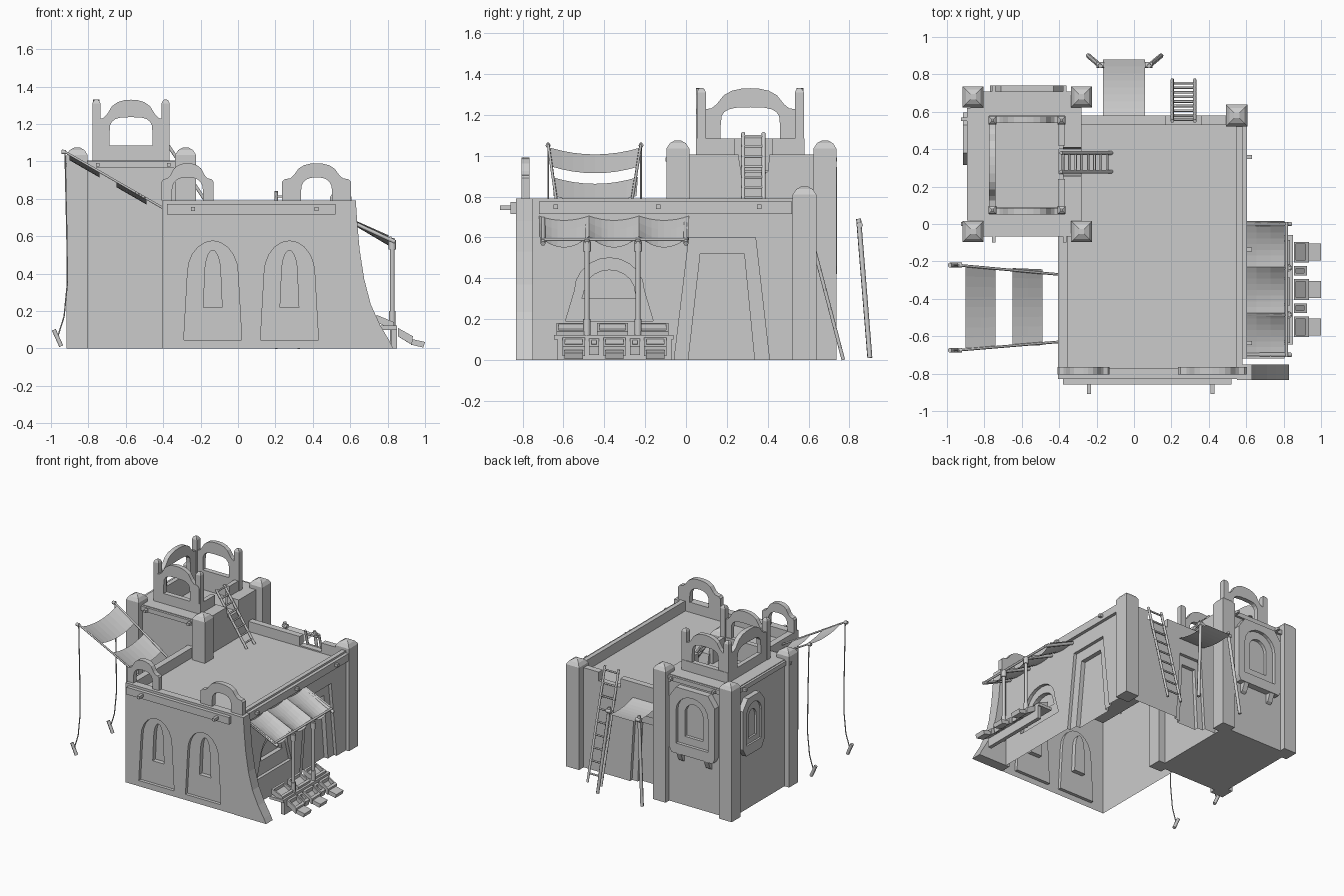
import bpy, bmesh, math
from mathutils import Vector as V

if "Cube" in bpy.data.objects:
    bpy.data.objects.remove(bpy.data.objects["Cube"])


def finish(name, bm):
    me = bpy.data.meshes.new(name)
    bm.to_mesh(me)
    bm.free()
    ob = bpy.data.objects.new(name, me)
    bpy.context.collection.objects.link(ob)
    return ob


def prism(name, pts, axis, a, b):
    """Extrude a 2D profile along an axis from a to b."""
    put = {'x': lambda u, v, t: (t, u, v), 'y': lambda u, v, t: (u, t, v), 'z': lambda u, v, t: (u, v, t)}[axis]
    bm = bmesh.new()
    lo = [bm.verts.new(put(u, v, a)) for u, v in pts]
    hi = [bm.verts.new(put(u, v, b)) for u, v in pts]
    bm.faces.new(lo)
    bm.faces.new(hi)
    n = len(pts)
    for i in range(n):
        j = (i + 1) % n
        bm.faces.new((lo[i], lo[j], hi[j], hi[i]))
    bmesh.ops.recalc_face_normals(bm, faces=bm.faces)
    return finish(name, bm)


def box(name, x0, x1, y0, y1, z0, z1):
    return prism(name, [(x0, y0), (x1, y0), (x1, y1), (x0, y1)], 'z', z0, z1)


def rod(name, path, r, sides=6):
    """Tube along a list of points."""
    cu = bpy.data.curves.new(name, 'CURVE')
    cu.dimensions = '3D'
    sp = cu.splines.new('POLY')
    sp.points.add(len(path) - 1)
    for p, co in zip(sp.points, path):
        p.co = (*co, 1)
    cu.bevel_depth, cu.bevel_resolution, cu.use_fill_caps = r, max(0, sides // 2 - 2), True
    ob = bpy.data.objects.new(name, cu)
    bpy.context.collection.objects.link(ob)
    return ob


def sheet(name, f, nu, nv):
    bm = bmesh.new()
    g = [[bm.verts.new(f(i / nu, j / nv)) for j in range(nv + 1)] for i in range(nu + 1)]
    for i in range(nu):
        for j in range(nv):
            bm.faces.new((g[i][j], g[i + 1][j], g[i + 1][j + 1], g[i][j + 1]))
    return finish(name, bm)


def cut(ob, cutter):
    m = ob.modifiers.new('cut', 'BOOLEAN')
    m.object, m.operation, m.solver = cutter, 'DIFFERENCE', 'EXACT'
    bpy.context.view_layer.objects.active = ob
    bpy.ops.object.modifier_apply(modifier=m.name)
    bpy.data.objects.remove(cutter)


def arch(c, half, z0, half_top, zs, zt, n=10, flat=1.0):
    """Tapered opening with an elliptical head (flat < 1 squares it off)."""
    head = []
    for i in range(n + 1):
        co, si = math.cos(math.pi * i / n), max(0, math.sin(math.pi * i / n))
        head.append((c + half_top * math.copysign(abs(co) ** flat, co), zs + (zt - zs) * si ** flat))
    return [(c - half, z0), (c + half, z0)] + head


def crest(name, c, half, z0, zt, hole, hs, ht, axis, a, b, flat=1.0):
    """Open arch with flat shoulders and a rounded top."""
    h = zt - z0
    side = [(1, 0), (1, .5), (.93, .57), (.76, .6), (.66, .68), (.52, .86), (.36, .95), (.18, .99)]
    outer = [(c - k * half, z0 + v * h) for k, v in side] + [(c, zt)] + [(c + k * half, z0 + v * h) for k, v in side[::-1]]
    inner = arch(c, hole, z0, hole, hs, ht, flat=flat)
    return prism(name, outer + inner[1:] + inner[:1], axis, a, b)


def post(name, x, y, r, z0, z1, cap):
    """Square post with a blunt pyramid top."""
    bm = bmesh.new()
    corners = ((-1, -1), (1, -1), (1, 1), (-1, 1))
    rings = [[bm.verts.new((x + sx * k, y + sy * k, z)) for sx, sy in corners]
             for k, z in ((r, z0), (r, z1), (r * .7, z1 + cap * .65), (r * .25, z1 + cap))]
    for lo, hi in zip(rings, rings[1:]):
        for i in range(4):
            j = (i + 1) % 4
            bm.faces.new((lo[i], lo[j], hi[j], hi[i]))
    bm.faces.new(rings[0][::-1])
    bm.faces.new(rings[-1])
    return finish(name, bm)


def ladder(name, p, q, side, n):
    p, q, s = V(p), V(q), V(side)
    for k in (-1, 1):
        rod(name + "_rail", [p + s * k, q + s * k], .01)
    for i in range(n):
        c = p.lerp(q, (i + .7) / n)
        rod(name + "_rung", [c - s * 1.15, c + s * 1.15], .007)


# main house: roof pocket, ladder gap, niches and doors, open underneath
house = box("house", -.405, .58, -.83, .58, 0, .79)
cut(house, box("c", -.355, .545, -.77, .53, .71, 1))
cut(house, box("c", .17, .36, .5, .7, .72, 1))
for c in (-.135, .275):
    cut(house, prism("c", arch(c, .155, .045, .135, .40, .575), 'y', -.9, -.805))
    cut(house, prism("c", arch(c, .05, .22, .042, .40, .525), 'y', -.9, -.77))
cut(house, prism("c", arch(-.375, .215, .19, .17, .34, .5), 'x', .555, .7))
cut(house, prism("c", arch(-.375, .135, .3, .125, .33, .44), 'x', .52, .7))
cut(house, prism("c", [(-.07, -.1), (.42, -.1), (.34, .6), (.015, .6)], 'x', .555, .7))
cut(house, prism("c", [(0, -.1), (.345, -.1), (.285, .52), (.07, .52)], 'x', .52, .7))
cut(house, prism("c", [(-.19, -.1), (.09, -.1), (.05, .55), (-.15, .55)], 'y', .555, .7))
cut(house, prism("c", [(-.14, -.1), (.04, -.1), (.01, .48), (-.11, .48)], 'y', .525, .7))
bm = bmesh.new()
bm.from_mesh(house.data)
bmesh.ops.delete(bm, geom=[f for f in bm.faces if all(v.co.z < .001 for v in f.verts)], context='FACES')
bm.to_mesh(house.data)
bm.free()

# flared corner buttress and rear corner post
prism("buttress", [(.55, 0), (.83, 0), (.81, .04), (.76, .125), (.71, .235), (.675, .37), (.65, .53), (.637, .68), (.63, .79), (.55, .79)],
      'y', -.833, -.75)
post("corner_post", .55, .58, .058, 0, .81, .04)

# front roof crests
crest("front_crest", -.27, .14, .79, .99, .083, .84, .915, 'y', -.805, -.765, .8)
crest("front_crest", .42, .185, .79, .99, .083, .84, .915, 'y', -.805, -.765, .8)

# beams and pegs
box("front_beam", -.38, .52, -.858, -.83, .715, .772)
box("side_beam", .58, .605, -.72, .52, .715, .775)
for x in (-.24, .42):
    box("front_peg", x - .011, x + .011, -.91, -.83, .734, .756)
for y in (-.637, -.137, .358):
    box("side_peg", .58, .63, y - .011, y + .011, .738, .76)

# tower
tower = box("tower", -.875, -.28, -.05, .69, 0, 1.005)
cut(tower, box("c", -.77, -.38, .06, .57, .93, 1.2))
cut(tower, prism("c", [(.24, 1.1), (.42, 1.1), (.40, .92), (.27, .92)], 'x', -.4, -.2))
for x in (-.86, -.28):
    for y in (-.04, .68):
        post("tower_post", x, y, .056, 0, 1.035, .04)
for y in (-.068, .69):
    box("tower_beam", -.81, -.33, y, y + .018, .965, 1.0)
    for x in (-.75, -.37):
        s = -.1 if y < 0 else .74
        box("tower_peg", x - .01, x + .01, min(s, y), max(s, y), .972, .992)
box("tower_beam", -.893, -.875, .02, .62, .965, 1.0)
for y in (0, .56):
    box("tower_peg", -.925, -.87, y - .01, y + .01, .972, .992)

# tower windows with corbels
win = prism("rear_window", [(-.75, .42), (-.39, .42), (-.37, .46), (-.37, .86), (-.43, .945), (-.71, .945), (-.77, .86), (-.77, .46)], 'y', .66, .74)
cut(win, prism("c", arch(-.57, .14, .5, .14, .76, .89), 'y', .715, .8))
cut(win, prism("c", arch(-.57, .08, .56, .08, .74, .83), 'y', .69, .8))
for x in (-.69, -.45):
    prism("corbel", [(.68, .34), (.71, .36), (.735, .42), (.68, .42)], 'x', x - .02, x + .02)
win = prism("left_window", [(.36, .45), (.55, .45), (.595, .52), (.595, .82), (.53, .9), (.38, .9), (.315, .82), (.315, .52)], 'x', -.915, -.86)
cut(win, prism("c", arch(.455, .095, .53, .095, .75, .85), 'x', -1, -.9))
cut(win, prism("c", arch(.455, .05, .57, .05, .72, .79), 'x', -1, -.885))

# belfry: low walls, three arches, corner posts
for y in (.05, .54):
    box("belfry_wall", -.775, -.37, y, y + .04, .93, 1.085)
    crest("belfry_arch", -.572, .195, 1.085, 1.33, .115, 1.15, 1.237, 'y', y, y + .035, .6)
for x in (-.775, -.405):
    for y0, y1 in ((.05, .58),) if x < -.5 else ((.05, .24), (.42, .58)):
        box("belfry_wall", x, x + .035, y0, y1, .93, 1.085)
    for y in (.075, .555):
        post("belfry_post", x + .018, y, .022, 1.0, 1.31, .022)
crest("belfry_arch", .315, .25, 1.085, 1.33, .145, 1.15, 1.237, 'x', -.775, -.74, .6)

# ladders
ladder("tower_ladder", (-.12, .33, .71), (-.39, .33, 1.11), (0, .05, 0), 8)
ladder("rear_ladder", (.265, .77, 0), (.265, .55, .84), (.06, 0, 0), 9)

# rear door canopy
sheet("rear_canopy", lambda u, v: (-.165 + .225 * u, .58 + .3 * v, .67 - .02 * v - .08 * v * (1 - v)), 1, 8)
for s in (-1, 1):
    rod("canopy_pole", [(-.05 + s * .13, .845, .69), (-.05 + s * .195, .9, .01)], .013)
    rod("canopy_pole_tie", [(-.05 + s * .11, .85, .66), (-.05 + s * .15, .85, .66)], .017)


# left sun sails on ropes with stakes
def rope_z(x):
    return 1.05 + (x + .92) * -.575


for y0, y1 in ((-.22, -.27), (-.675, -.63)):
    rod("sail_rope", [(-.94, y0, 1.06), (-.40, y1, .75)], .007)
    rod("hanging_rope", [(-.925, y0, 1.06), (-.915, y0, .6), (-.912, y0, .35), (-.93, y0, .17), (-.965, y0, .06)], .004)
    rod("stake", [(-.985, y0, .1), (-.945, y0, .012)], .013)
    rod("rope_knot", [(-.945, y0, 1.05), (-.92, y0, 1.05)], .013)
for x0 in (-.9, -.65):
    sheet("sun_sail", lambda u, v: (x0 + .16 * u, -.225 - .44 * v + (.5 - v) * -.08 * (x0 + .16 * u + .92),
                                    rope_z(x0 + .16 * u) - .13 * v * (1 - v)), 2, 8)


# scalloped market awning with rafters and poles
def awning(u, v):
    t = (u * 3) % 1
    return (.58 + .225 * v, -.72 + .735 * u, .705 - .10 * v - .22 * t * (1 - t) * (.4 + .6 * v))


sheet("awning", awning, 24, 3)
for y in (-.70, -.485, -.235, 0):
    rod("rafter", [(.58, y, .69), (.84, y, .57)], .012)
rod("awning_rail", [(.815, -.71, .59), (.815, .01, .59)], .009)
for y in (-.485, -.235):
    rod("awning_pole", [(.825, y, 0), (.825, y, .59)], .013, 8)
    rod("pole_collar", [(.825, y, .53), (.825, y, .58)], .02, 8)
    rod("pole_foot", [(.825, y, .1), (.825, y, .2)], .018, 8)

# market stall: counter, tilted crates and trays, low steps
box("stall_counter", .73, .85, -.645, -.06, .1, .122)
box("stall_back", .82, .85, -.63, -.07, 0, .11)


def crate(name, y, w, x0, x1, z0, z1, drop):
    """Open tray sloping down toward +x."""
    ob = prism(name, [(x0, z0), (x1, z0 - drop), (x1 + .005, z1 - drop), (x0, z1)], 'y', y - w, y + w)
    t = .012
    cut(ob, prism("c", [(x0 + t, z0 + t), (x1 - t, z0 - drop + t), (x1 - t, z1 - drop + .05), (x0 + t, z1 + .05)],
                  'y', y - w + t, y + w - t))


for y in (-.55, -.35, -.15):
    crate("upper_crate", y - .01, .075, .74, .83, .14, .18, .04)
    crate("tray", y, .055, .855, .93, .065, .11, .045)
    prism("step", [(.925, .02), (.99, .005), (1.0, .035), (.93, .05)], 'y', y - .045, y + .045)
for y in (-.45, -.25):
    crate("small_tray", y, .025, .855, .92, .065, .105, .04)
